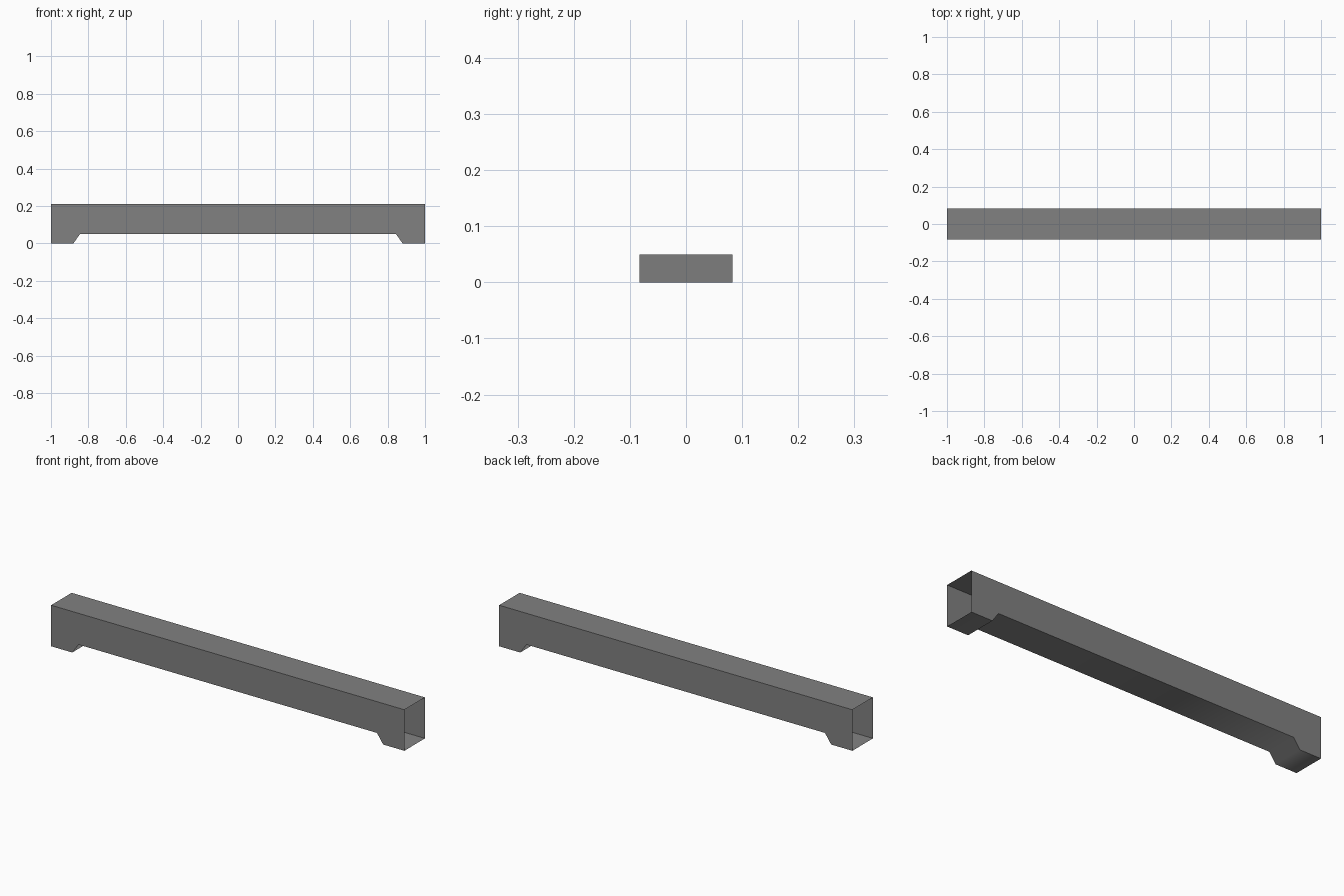
import bpy, bmesh, math

if "Cube" in bpy.data.objects:
    bpy.data.objects.remove(bpy.data.objects["Cube"], do_unlink=True)

HALF_DEPTH = 0.083
HEIGHT = 0.21

# Plain grey
grey = bpy.data.materials.new("grey")
grey.use_nodes = True
color = (0.22, 0.22, 0.22, 1)
grey.diffuse_color = color
grey.node_tree.nodes["Principled BSDF"].inputs["Base Color"].default_value = color

# Side profile: stepped underside mirrored about the middle, then the flat top
foot = [(1, 0), (0.88, 0), (0.845, 0.05)]
underside = [(-x, z) for x, z in foot] + foot[::-1]
profile = underside + [(1, HEIGHT), (-1, HEIGHT)]

# Hollow beam: front, back, top and underside, with both ends open
bm = bmesh.new()
front = [bm.verts.new((x, -HALF_DEPTH, z)) for x, z in profile]
back = [bm.verts.new((x, HALF_DEPTH, z)) for x, z in profile]
bm.faces.new(front)
bm.faces.new(back[::-1])
count = len(profile)
for i in range(count):
    j = (i + 1) % count
    if abs(profile[i][0] - profile[j][0]) > 0.001:
        bm.faces.new((front[j], front[i], back[i], back[j]))

mesh = bpy.data.meshes.new("beam")
bm.to_mesh(mesh)
bm.free()
mesh.materials.append(grey)
beam = bpy.data.objects.new("beam", mesh)
bpy.context.collection.objects.link(beam)

# Soft shading along the underside, sharp long edges
bpy.context.view_layer.objects.active = beam
beam.select_set(True)
bpy.ops.object.shade_smooth_by_angle(angle=math.radians(60))
